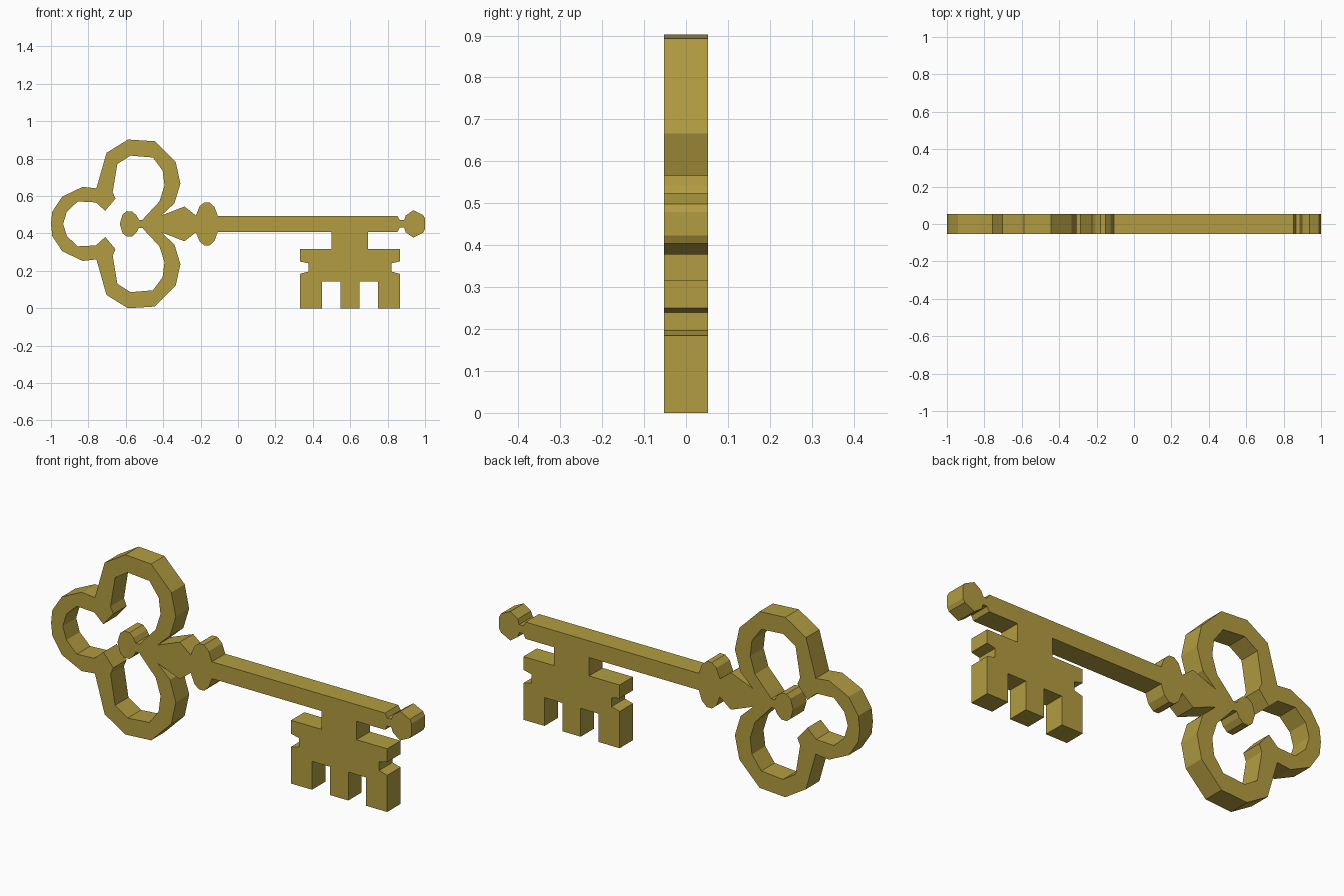
import bpy

THICKNESS = .106
AXIS_HEIGHT = .451

cube = bpy.data.objects.get("Cube")
if cube:
    bpy.data.objects.remove(cube, do_unlink=True)

# One aged brass colour for the whole key
brass = bpy.data.materials.new("aged_brass")
colour = (.45, .335, .052, 1)
brass.use_nodes = True
brass.diffuse_color = colour
for node in brass.node_tree.nodes:
    if node.type == 'BSDF_PRINCIPLED':
        node.inputs["Base Color"].default_value = colour


def cut_plate(name, half_profile, mirror_axis, location):
    """Flat half profile in the XZ plane, mirrored and thickened."""
    mesh = bpy.data.meshes.new(name)
    vertices = [(x, 0, z) for x, z in half_profile]
    mesh.from_pydata(vertices, [], [list(range(len(vertices)))])
    mesh.materials.append(brass)
    plate = bpy.data.objects.new(name, mesh)
    plate.location = location
    bpy.context.collection.objects.link(plate)

    mirror = plate.modifiers.new("mirror_half", 'MIRROR')
    mirror.use_axis = [axis == mirror_axis for axis in "XYZ"]
    mirror.merge_threshold = .001

    solid = plate.modifiers.new("thickness", 'SOLIDIFY')
    solid.thickness = THICKNESS
    solid.offset = 0
    return plate


# Outside of the bow: half the end lobe, then one side lobe
end_lobe_outer = [(-1, 0), (-.993, .065), (-.94, .146), (-.83, .198), (-.757, .19)]
side_lobe_outer = [(-.703, .38), (-.588, .451), (-.445, .442), (-.333, .33),
                   (-.308, .215), (-.34, .11), (-.41, .045)]

# Flared neck, round collar, straight shaft and tip knob
neck = [(-.286, .093), (-.225, .045)]
collar = [(-.205, .095), (-.18, .115), (-.152, .115), (-.125, .09), (-.108, .042)]
shaft_end = [(.853, .042), (.865, .02), (.888, .02)]
tip_knob = [(.897, .045), (.937, .073), (.99, .047), (1, .028), (1, 0)]

# Inside of the bow: centre knob, side lobe opening, spur, end lobe opening
centre_knob = [(-.632, 0), (-.617, .05), (-.595, .068), (-.565, .066),
               (-.543, .046), (-.53, .022), (-.51, .022), (-.495, .04)]
side_lobe_inner = [(-.42, .12), (-.393, .205), (-.403, .285), (-.455, .355),
                   (-.575, .365), (-.645, .32), (-.67, .17)]
spur = [(-.655, .135), (-.71, .07)]
end_lobe_inner = [(-.76, .115), (-.857, .12), (-.915, .065), (-.935, 0)]

cut_plate("bow_and_shaft",
          end_lobe_outer + side_lobe_outer + neck + collar + shaft_end + tip_knob
          + centre_knob + side_lobe_inner + spur + end_lobe_inner,
          "Z", (0, 0, AXIS_HEIGHT))

# Toothed bit: half of a notched plate with three teeth, hung below the shaft
bit_stem = [(0, .409), (.097, .409), (.097, .317), (.267, .317)]
side_notch = [(.267, .25), (.222, .24), (.222, .196), (.267, .184)]
teeth = [(.267, 0), (.15, 0), (.15, .142), (.051, .142), (.051, 0), (0, 0)]
cut_plate("bit", bit_stem + side_notch + teeth, "X", (.598, 0, 0))
